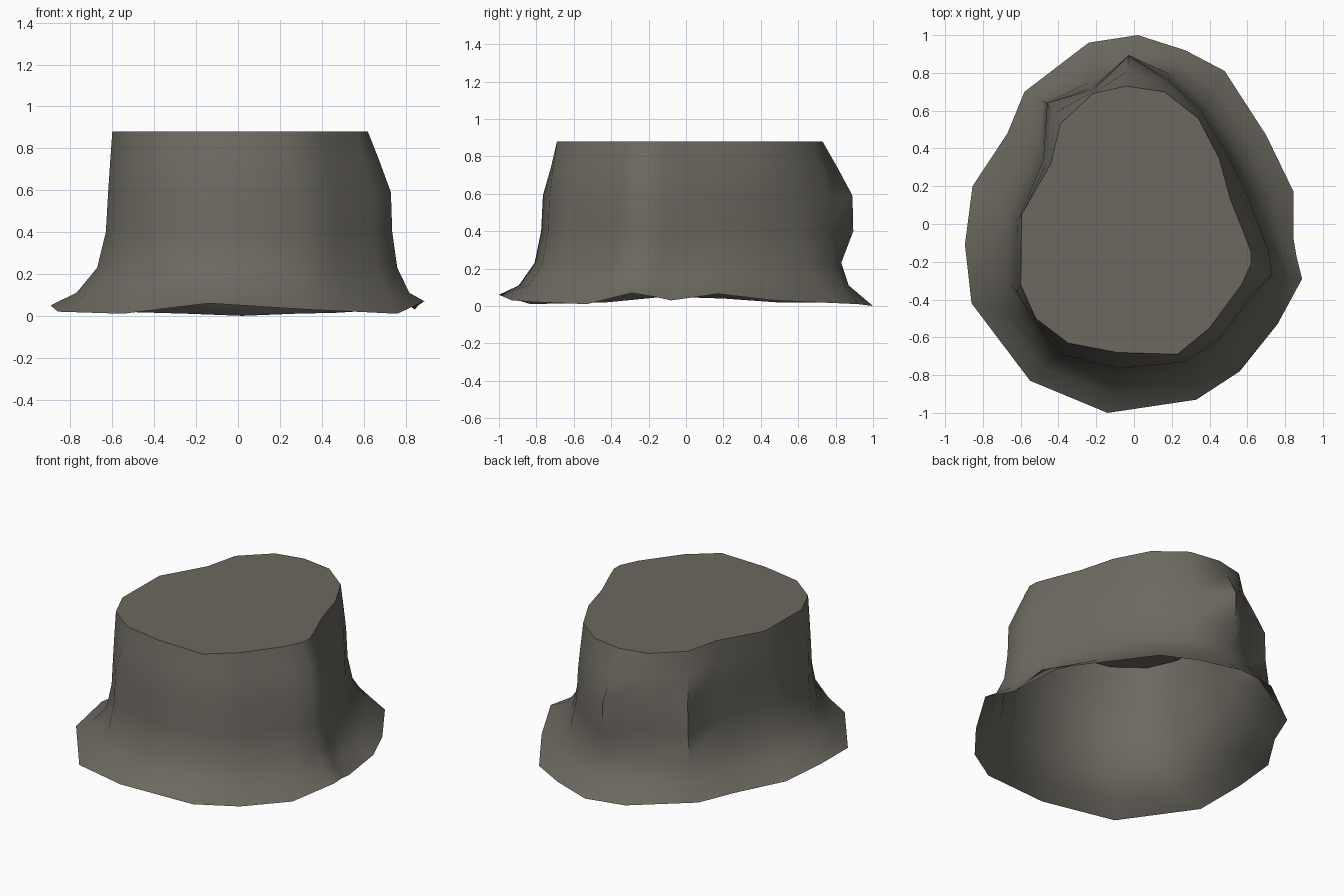
import bpy, bmesh, math
from mathutils import Vector

if "Cube" in bpy.data.objects:
    bpy.data.objects.remove(bpy.data.objects["Cube"])

# Cut outline at the top, bulging trunk outline and flared root outline (matching points)
TOP = [(.62,-.15),(.62,-.21),(.57,-.32),(.40,-.55),(.23,-.69),(-.09,-.68),(-.35,-.63),
       (-.52,-.50),(-.60,-.32),(-.595,.05),(-.44,.32),(-.39,.53),(-.22,.69),(-.04,.73),
       (.16,.70),(.34,.56),(.45,.35),(.51,.13),(.59,-.07)]
TRUNK = [(.71,-.13),(.73,-.27),(.64,-.36),(.45,-.61),(.27,-.73),(-.08,-.765),(-.39,-.69),
         (-.54,-.50),(-.62,-.36),(-.62,.02),(-.48,.34),(-.46,.64),(-.22,.71),(-.03,.89),
         (.18,.76),(.35,.60),(.49,.38),(.60,.15),(.65,.02)]
ROOT = [(.86,-.17),(.89,-.29),(.76,-.53),(.56,-.78),(.33,-.93),(-.14,-1.0),(-.55,-.83),
        (-.86,-.42),(-.895,-.11),(-.855,.20),(-.67,.48),(-.58,.70),(-.24,.96),(.02,1.0),
        (.27,.92),(.48,.81),(.70,.47),(.845,.17),(.845,-.08)]
ROOT_Z = [.05,.07,.01,.02,.03,.06,.01,.02,.05,.04,.02,.02,.01,0,.01,.015,.03,.065,.03]


def blend(a, b, t):
    return [tuple(Vector(p).lerp(Vector(q), t)) for p, q in zip(a, b)]


# Rings from ground to cut: outline and height
low = [(x, min(y, .83)) for x, y in blend(TRUNK, ROOT, .19)]
foot = [(x, min(y, .87)) for x, y in blend(TRUNK, ROOT, .55)]
rings = [(ROOT, None), (foot, .11), (low, .23), (blend(TRUNK, ROOT, .04), .40),
         (TRUNK, .59), (blend(TRUNK, TOP, .5), .74), (TOP, .88)]

# Stump: open underneath, lofted bark wall and flat cut top
bm = bmesh.new()
loops = []
for outline, z in rings:
    loops.append([bm.verts.new((x, y, ROOT_Z[i] if z is None else z))
                  for i, (x, y) in enumerate(outline)])
n = len(TOP)
for a, b in zip(loops, loops[1:]):
    for i in range(n):
        j = (i + 1) % n
        # outlines run clockwise, so wind the faces to point outward
        bm.faces.new((a[j], a[i], b[i], b[j]))
bm.faces.new(list(reversed(loops[-1])))
for f in bm.faces:
    f.smooth = True
mesh = bpy.data.meshes.new("tree_stump")
bm.to_mesh(mesh)
bm.free()
stump = bpy.data.objects.new("tree_stump", mesh)
bpy.context.collection.objects.link(stump)

# Grey brown bark
bark = bpy.data.materials.new("grey_brown_bark")
bark.diffuse_color = (.15, .14, .118, 1)
bark.use_nodes = True
bark.node_tree.nodes["Principled BSDF"].inputs["Base Color"].default_value = bark.diffuse_color
mesh.materials.append(bark)

bpy.context.view_layer.objects.active = stump
stump.select_set(True)
bpy.ops.object.shade_smooth_by_angle(angle=math.radians(55))
